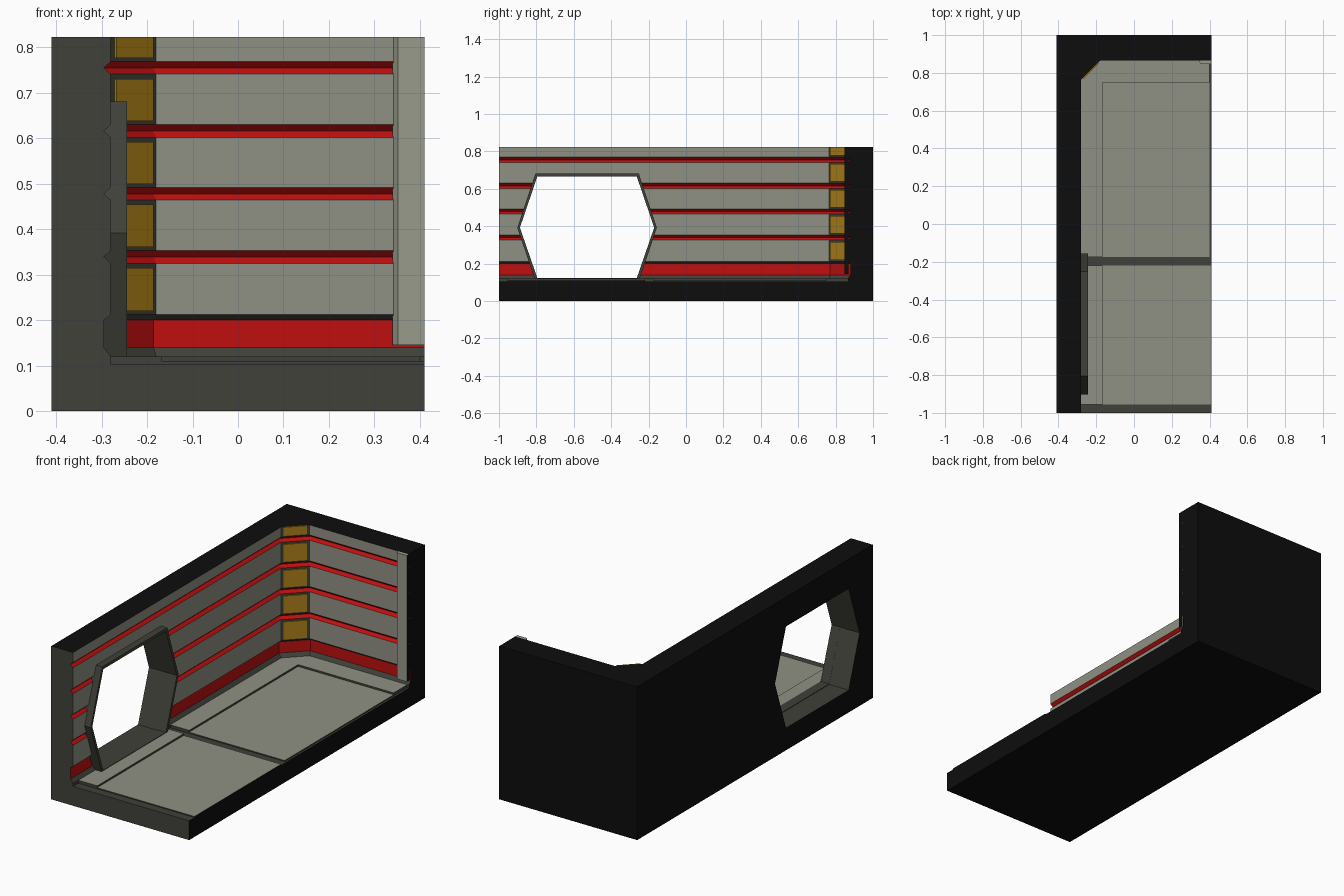
import bpy, bmesh, math
from mathutils import Vector

if "Cube" in bpy.data.objects:
    bpy.data.objects.remove(bpy.data.objects["Cube"])

def material(name, rgb):
    m = bpy.data.materials.new(name)
    m.diffuse_color = (*rgb, 1)
    m.use_nodes = True
    m.node_tree.nodes["Principled BSDF"].inputs["Base Color"].default_value = m.diffuse_color
    return m

DARK, BLACK, GREY, RED, YELLOW, PALE = range(6)
MATS = [material("dark_grey", (0.052, 0.052, 0.042)),
        material("black", (0.004, 0.004, 0.004)),
        material("panel_grey", (0.28, 0.285, 0.23)),
        material("red", (0.52, 0.005, 0.005)),
        material("yellow", (0.42, 0.22, 0.01)),
        material("pale_grey", (0.31, 0.325, 0.26))]
H = 0.823

def finish(name, bm, rule=None):
    bmesh.ops.recalc_face_normals(bm, faces=bm.faces)
    if rule:
        for f in bm.faces:
            f.normal_update()
            f.material_index = rule(f.normal, f.calc_center_median())
    me = bpy.data.meshes.new(name)
    bm.to_mesh(me)
    bm.free()
    for m in MATS:
        me.materials.append(m)
    ob = bpy.data.objects.new(name, me)
    bpy.context.collection.objects.link(ob)
    return ob

def prism(name, pts, z0, z1, rule):
    """Extrude an xy outline between two heights."""
    bm = bmesh.new()
    f = bm.faces.new([bm.verts.new((x, y, z0)) for x, y in pts])
    ext = bmesh.ops.extrude_face_region(bm, geom=[f])
    for v in ext["geom"]:
        if isinstance(v, bmesh.types.BMVert):
            v.co.z = z1
    return finish(name, bm, rule)

def rect(x0, x1, y0, y1):
    return [(x0, y0), (x1, y0), (x1, y1), (x0, y1)]

# Wall section: (groove depth, height, colour of the band above this point)
GROOVES = [0.339, 0.478, 0.616, 0.755]
section = [(0, 0, DARK), (0, 0.12, DARK), (0.015, 0.14, RED),
           (0.015, 0.2, DARK), (0, 0.212, GREY)]
for g in GROOVES:
    section += [(0, g - 0.014, RED), (0.015, g, RED), (0, g + 0.014, GREY)]
section.append((0, H, BLACK))

# Walls: section swept round the chamfered inner corner, square outside
t = math.tan(math.pi / 8)
stations = [((-0.28, -1), (-1, 0), (-0.41, -1)),
            ((-0.28, 0.765), (-1, t), (-0.41, 1)),
            ((-0.18, 0.865), (-t, 1), (-0.41, 1)),
            ((0.41, 0.865), (0, 1), (0.41, 1))]
bm = bmesh.new()
rings = []
for (x, y), (mx, my), (ox, oy) in stations:
    ring = [bm.verts.new((x + mx * d, y + my * d, z)) for d, z, _ in section]
    ring += [bm.verts.new((ox, oy, H)), bm.verts.new((ox, oy, 0))]
    rings.append(ring)
bands = [c for _, _, c in section] + [BLACK, BLACK]
n = len(bands)
for s in range(3):
    a, b = rings[s], rings[s + 1]
    for i in range(n):
        j = (i + 1) % n
        f = bm.faces.new((a[i], b[i], b[j], a[j]))
        f.material_index = DARK if s == 1 and bands[i] == GREY else bands[i]
bm.faces.new(rings[0]).material_index = DARK
bm.faces.new(rings[3]).material_index = BLACK
bmesh.ops.remove_doubles(bm, verts=bm.verts, dist=1e-5)
walls = finish("walls", bm)

# Six-sided window: cutter for the opening and a raised frame
def hexagon(tip0, tip1, y0, y1, z0, z1):
    return [(tip0, 0.392), (y0, z1), (y1, z1), (tip1, 0.392), (y1, z0), (y0, z0)]

inner = hexagon(-0.888, -0.17, -0.795, -0.263, 0.12, 0.665)
bm = bmesh.new()
ends = [[bm.verts.new((x, y, z)) for y, z in inner] for x in (-0.5, -0.2)]
for e in ends:
    bm.faces.new(e)
for i in range(6):
    j = (i + 1) % 6
    bm.faces.new((ends[0][i], ends[0][j], ends[1][j], ends[1][i]))
cutter = finish("window_cutter", bm)
cutter.hide_render = True
cutter.hide_viewport = True
cut = walls.modifiers.new("window_opening", "BOOLEAN")
cut.operation = "DIFFERENCE"
cut.solver = "EXACT"
cut.object = cutter

outer = hexagon(-0.902, -0.156, -0.805, -0.252, 0.105, 0.681)
lip = hexagon(-0.888, -0.17, -0.795, -0.263, 0.123, 0.665)
bm = bmesh.new()
loops = [[bm.verts.new((x, y, z)) for y, z in pts]
         for x, pts in ((-0.295, outer), (-0.244, outer), (-0.244, lip), (-0.295, lip))]
for k in range(4):
    a, b = loops[k], loops[(k + 1) % 4]
    for i in range(6):
        j = (i + 1) % 6
        bm.faces.new((a[i], a[j], b[j], b[i]))
finish("window_frame", bm)

# Floor slab, black outside with a dark front and top
prism("floor_slab", rect(-0.28, 0.41, -1, 0.865), 0, 0.104,
      lambda nrm, c: DARK if nrm.z > 0.5 or nrm.y < -0.5 else BLACK)

# Floor plates and the raised ledge along the walls
def plate_rule(nrm, c):
    if nrm.z > 0.5:
        return GREY
    return BLACK if c.x > 0.405 else DARK

STEP_X, STEP_Y = -0.168, 0.75
for tag, y0, y1, x1 in (("front", -0.955, -0.22, 0.41), ("rear", -0.175, STEP_Y, 0.4)):
    prism(tag + "_floor_plate", rect(STEP_X, x1, y0, y1), 0.1, 0.11, plate_rule)
prism("front_ledge", rect(-0.28, STEP_X, -0.955, -0.22), 0.1, 0.12, plate_rule)
prism("rear_ledge", [(-0.28, -0.175), (STEP_X, -0.175), (STEP_X, STEP_Y), (0.4, STEP_Y),
                     (0.4, 0.865), (-0.18, 0.865), (-0.28, 0.765)], 0.1, 0.12, plate_rule)

# Yellow plates on the corner chamfer, one between each pair of grooves
u, out = Vector((1, 1)).normalized(), Vector((1, -1)).normalized()
mid = Vector((-0.231, 0.814))
edges = [0.206] + GROOVES + [0.9]

def chamfer_plate(name, z0, z1, half, depth, colour):
    pts = [mid - u * half, mid + u * half,
           mid + u * half + out * depth, mid - u * half + out * depth]
    prism(name, [tuple(p) for p in pts], z0, z1, lambda nrm, c: colour)

for i in range(5):
    z0 = edges[i] + (0.022 if i else 0.014)
    z1 = min(edges[i + 1] - 0.024, H)
    chamfer_plate(f"corner_plate_{i + 1}", z0, z1, 0.057, 0.006, YELLOW)

# Bevelled upright at the open end of the back wall
prism("end_upright", [(0.34, 0.87), (0.352, 0.847), (0.41, 0.847), (0.41, 0.87)], 0.145, H,
      lambda nrm, c: BLACK if nrm.x > 0.5 else PALE)
